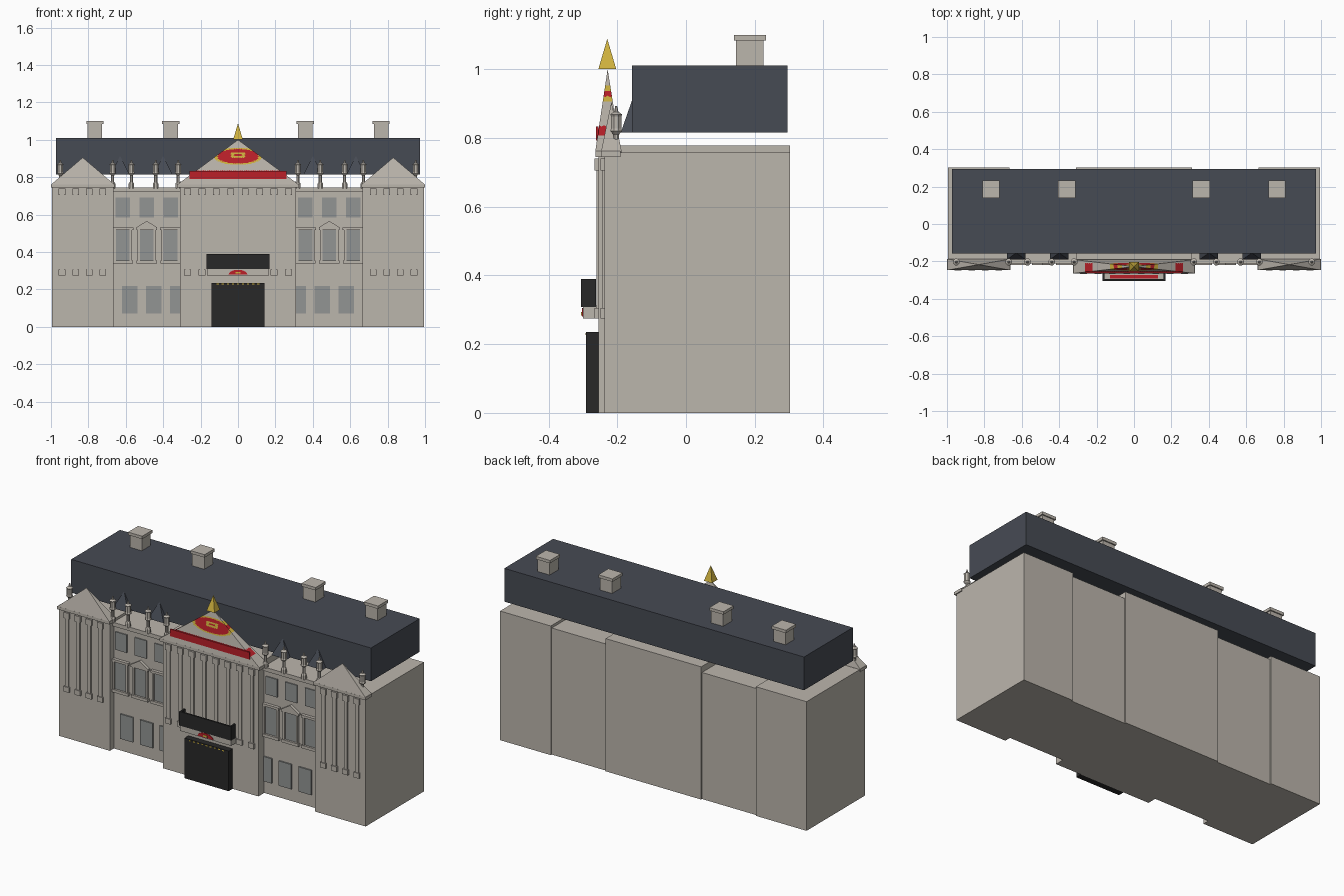
import bpy, bmesh, math

if "Cube" in bpy.data.objects:
    bpy.data.objects.remove(bpy.data.objects["Cube"], do_unlink=True)


def material(name, r, g, b):
    m = bpy.data.materials.new(name)
    m.use_nodes = True
    m.diffuse_color = (r, g, b, 1)
    m.node_tree.nodes["Principled BSDF"].inputs["Base Color"].default_value = (r, g, b, 1)
    return m


STONE = material("pale_stone", 0.5, 0.465, 0.415)
SLATE = material("dark_slate", 0.062, 0.07, 0.088)
GLASS = material("grey_glass", 0.29, 0.3, 0.295)
BLACK = material("black_iron", 0.022, 0.022, 0.022)
GOLD = material("gold", 0.63, 0.45, 0.05)
RED = material("red", 0.5, 0.014, 0.022)


def finish(name, bm, *mats):
    bmesh.ops.recalc_face_normals(bm, faces=bm.faces)
    me = bpy.data.meshes.new(name)
    bm.to_mesh(me)
    bm.free()
    for m in mats:
        me.materials.append(m)
    ob = bpy.data.objects.new(name, me)
    bpy.context.collection.objects.link(ob)
    return ob


def box(name, mat, x, y, z):
    """Box from (low, high) ranges on each axis."""
    bm = bmesh.new()
    bmesh.ops.create_cube(bm, size=1)
    for v in bm.verts:
        v.co = [r[0] if c < 0 else r[1] for c, r in zip(v.co, (x, y, z))]
    return finish(name, bm, mat)


def around(c, half):
    return (c - half, c + half)


def pyramid_mesh(x, y, z, apex_y):
    bm = bmesh.new()
    base = [bm.verts.new((px, py, z[0])) for px, py in
            ((x[0], y[0]), (x[1], y[0]), (x[1], y[1]), (x[0], y[1]))]
    tip = bm.verts.new((sum(x) / 2, apex_y, z[1]))
    bm.faces.new(base)
    for i in range(4):
        bm.faces.new((base[i], base[(i + 1) % 4], tip))
    return bm


def pyramid(name, mat, x, y, z, apex_y):
    return finish(name, pyramid_mesh(x, y, z, apex_y), mat)


def prism(name, mat, outline, y):
    """Extrude an x-z outline along y."""
    bm = bmesh.new()
    f = bm.faces.new([bm.verts.new((px, y[0], pz)) for px, pz in outline])
    ext = bmesh.ops.extrude_face_region(bm, geom=[f])["geom"]
    for v in ext:
        if isinstance(v, bmesh.types.BMVert):
            v.co.y = y[1]
    return finish(name, bm, mat)


def lathe(name, mat, profile, x, y, sides=8):
    bm = bmesh.new()
    rings = []
    for r, z in profile:
        rings.append([bm.verts.new((x + r * math.cos((k + 0.5) * math.tau / sides),
                                    y + r * math.sin((k + 0.5) * math.tau / sides), z))
                      for k in range(sides)])
    for a, b in zip(rings, rings[1:]):
        for k in range(sides):
            j = (k + 1) % sides
            bm.faces.new((a[k], a[j], b[j], b[k]))
    bm.faces.new(rings[0])
    bm.faces.new(rings[-1])
    return finish(name, bm, mat)


def column(name, x, wall):
    box(name + "_base", STONE, around(x, 0.018), (wall - 0.012, wall + 0.01), (0.275, 0.305))
    box(name + "_shaft", STONE, around(x, 0.011), (wall - 0.007, wall + 0.01), (0.3, 0.715))
    box(name + "_capital", STONE, around(x, 0.018), (wall - 0.012, wall + 0.01), (0.705, 0.74))


# Main masses
WING_Y, SIDE_Y, MID_Y = -0.2, -0.237, -0.254
box("centre_block", STONE, (-0.31, 0.31), (MID_Y, 0.302), (0, 0.757))
box("centre_attic", STONE, (-0.31, 0.31), (-0.19, 0.302), (0.757, 0.778))
box("centre_cornice", STONE, (-0.325, 0.325), (-0.264, -0.19), (0.745, 0.762))

# Central pediment with painted band and medallion
bm = pyramid_mesh((-0.325, 0.325), (-0.264, -0.19), (0.76, 1.0), -0.228)
bmesh.ops.triangulate(bm, faces=[f for f in bm.faces if len(f.verts) > 3])
bmesh.ops.subdivide_edges(bm, edges=bm.edges[:], cuts=55, use_grid_fill=True)
bm.normal_update()
for f in bm.faces:
    c = f.calc_center_median()
    if c.z < 0.761 or (c.y > -0.21 and c.z < 0.87):
        continue
    ring = math.hypot(c.x / 0.13, (c.z - 0.912) / 0.046)
    if 0.79 < c.z < 0.835 and abs(c.x) < 0.26:
        f.material_index = 1
    elif abs(c.x) < 0.04 and abs(c.z - 0.918) < 0.014:
        f.material_index = 1 if abs(c.x) < 0.022 and abs(c.z - 0.918) < 0.005 else 2
    elif ring < 0.85:
        f.material_index = 1
    elif ring < 1:
        f.material_index = 2
finish("centre_pediment", bm, STONE, RED, GOLD)
box("pediment_band", RED, (-0.258, 0.258), (-0.262, -0.255), (0.792, 0.833))
pyramid("gold_finial", GOLD, (-0.026, 0.026), (-0.255, -0.203), (1.0, 1.088), -0.229)
for i in range(8):
    column(f"centre_column_{i}", -0.27 + i * 0.54 / 7, MID_Y)

# Pinnacle profile: pedestal, neck, urn and tip
URN = [(0.016, 0.74), (0.016, 0.765), (0.009, 0.775), (0.009, 0.81), (0.019, 0.82),
       (0.016, 0.828), (0.016, 0.862), (0.019, 0.868), (0.007, 0.876), (0.003, 0.893)]

for side, s in (("right", -1), ("left", 1)):
    def span(a, b):
        return tuple(sorted((s * a, s * b)))

    # Wing and end pavilion
    box(f"{side}_wing", STONE, span(0.3, 0.67), (WING_Y, 0.294), (0, 0.742))
    box(f"{side}_wing_cornice", STONE, span(0.31, 0.665), (WING_Y - 0.012, WING_Y), (0.722, 0.745))
    box(f"{side}_pavilion", STONE, span(0.665, 0.994), (SIDE_Y, 0.303), (0, 0.757))
    box(f"{side}_pavilion_cornice", STONE, span(0.66, 1.0), (-0.247, -0.19), (0.745, 0.762))
    pyramid(f"{side}_pediment", STONE, span(0.66, 1.0), (-0.247, -0.187), (0.76, 0.905), -0.217)
    for i in range(4):
        column(f"{side}_pavilion_column_{i}", s * (0.723 + i * 0.0725), SIDE_Y)

    # Parapet pinnacles
    for i, x in enumerate((0.32, 0.44, 0.57, 0.67, 0.95)):
        lathe(f"{side}_pinnacle_{i}", STONE, URN, s * x, -0.203)

    # Windows in three storeys
    for i in range(3):
        x = s * (0.36 + i * 0.128)
        tag = f"{side}_window_{i}"
        box(tag + "_upper", GLASS, around(x, 0.038), (WING_Y - 0.006, WING_Y), (0.585, 0.69))
        box(tag + "_middle", GLASS, around(x, 0.038), (WING_Y - 0.006, WING_Y), (0.355, 0.52))
        for e in (-1, 1):
            box(f"{tag}_jamb_{e}", STONE, around(x + e * 0.043, 0.006),
                (WING_Y - 0.014, WING_Y), (0.35, 0.525))
        box(tag + "_sill", STONE, around(x, 0.054), (WING_Y - 0.018, WING_Y), (0.338, 0.355))
        box(tag + "_lintel", STONE, around(x, 0.056), (WING_Y - 0.018, WING_Y), (0.518, 0.532))
        if i == 1:
            prism(tag + "_gable", STONE,
                  [(x - 0.058, 0.53), (x + 0.058, 0.53), (x, 0.566)], (WING_Y - 0.018, WING_Y))
        box(f"{tag}_lower", GLASS, around(s * (0.322 + i * 0.128), 0.041),
            (WING_Y - 0.008, WING_Y), (0.072, 0.217))

    # Dormer spires and chimneys
    for i, x in enumerate((0.4, 0.63)):
        pyramid(f"{side}_dormer_{i}", SLATE, around(s * x, 0.05), (-0.19, -0.12), (0.815, 0.915), -0.155)
    for i, x in enumerate((0.36, 0.765)):
        box(f"{side}_chimney_{i}", STONE, around(s * x, 0.039), (0.146, 0.226), (1.0, 1.085))
        box(f"{side}_chimney_cap_{i}", STONE, around(s * x, 0.046), (0.139, 0.233), (1.083, 1.1))

# Roof
box("roof", SLATE, (-0.972, 0.972), (-0.157, 0.295), (0.815, 1.01))

# Entrance and balcony
box("entrance_door", BLACK, (-0.143, 0.143), (-0.291, MID_Y), (0, 0.235))
for i in range(9):
    box(f"door_stud_{i}", GOLD, around(-0.108 + i * 0.027, 0.006), (-0.293, -0.289), (0.226, 0.232))
box("balcony_floor", STONE, (-0.165, 0.165), (-0.3, MID_Y), (0.275, 0.312))
box("balcony_carpet", RED, (-0.128, 0.128), (-0.291, -0.272), (0.312, 0.316))
box("balcony_front_rail", BLACK, (-0.168, 0.168), (-0.305, -0.295), (0.308, 0.39))
for s in (-1, 1):
    box(f"balcony_side_rail_{s}", BLACK, around(s * 0.163, 0.005), (-0.305, -0.262), (0.308, 0.39))
arch = [(0.05 * math.cos(k * math.pi / 10), 0.28 + 0.025 * math.sin(k * math.pi / 10)) for k in range(11)]
prism("balcony_crest", RED, arch, (-0.303, -0.299))
box("crest_centre", GOLD, (-0.014, 0.014), (-0.305, -0.302), (0.284, 0.294))
